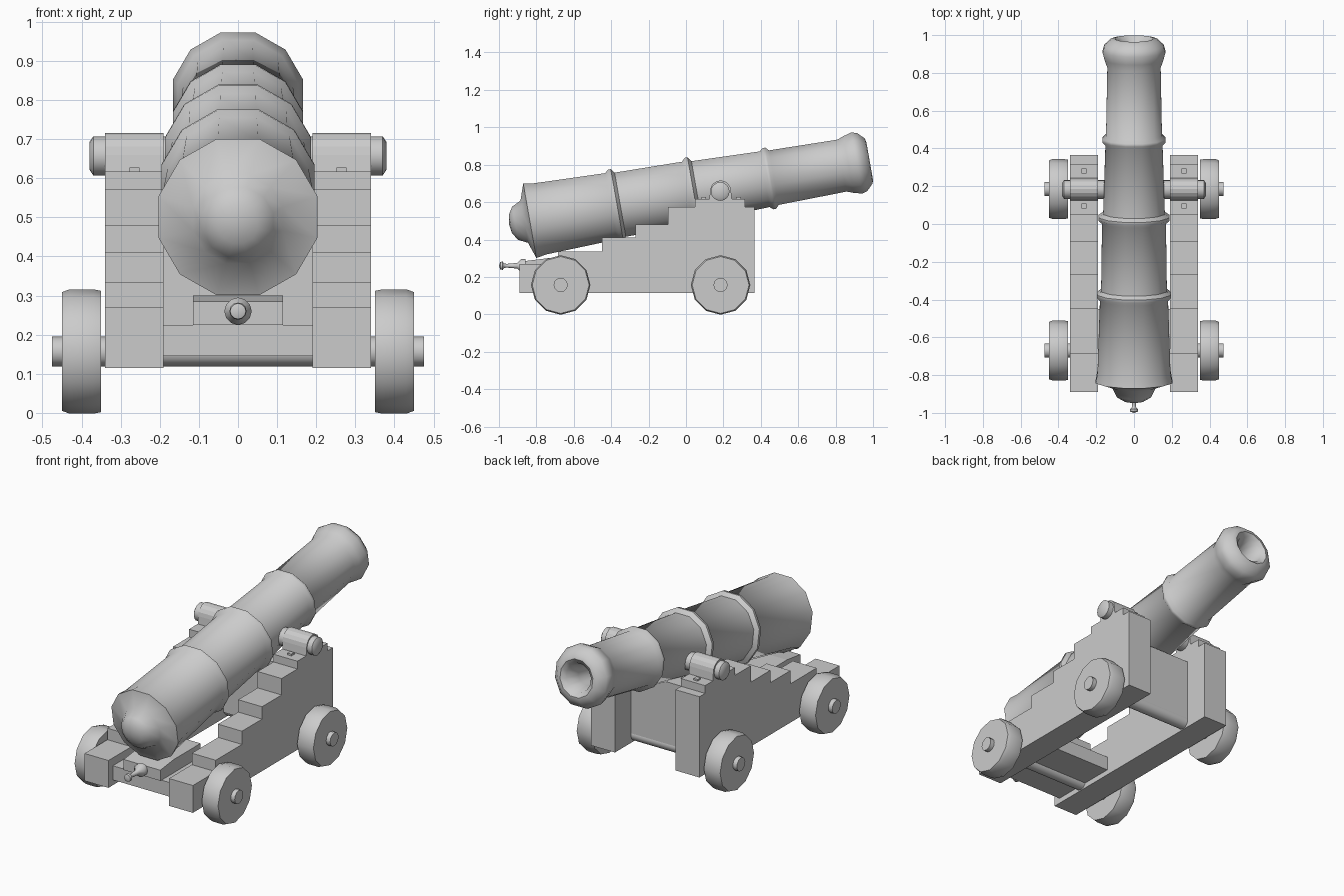
import bpy, bmesh, math
from mathutils import Matrix, Vector

cube = bpy.data.objects.get("Cube")
if cube:
    bpy.data.objects.remove(cube, do_unlink=True)

iron = bpy.data.materials.new("plain grey")
iron.use_nodes = True
GREY = (0.6, 0.6, 0.6, 1)
iron.diffuse_color = GREY
iron.node_tree.nodes["Principled BSDF"].inputs["Base Color"].default_value = GREY


def finish(name, bm, smooth=None):
    bmesh.ops.recalc_face_normals(bm, faces=bm.faces)
    mesh = bpy.data.meshes.new(name)
    bm.to_mesh(mesh)
    bm.free()
    mesh.materials.append(iron)
    obj = bpy.data.objects.new(name, mesh)
    bpy.context.collection.objects.link(obj)
    if smooth:
        bpy.ops.object.select_all(action='DESELECT')
        obj.select_set(True)
        bpy.context.view_layer.objects.active = obj
        bpy.ops.object.shade_smooth_by_angle(angle=math.radians(smooth))
    return obj


def box(name, x, y, z):
    bm = bmesh.new()
    size = [b - a for a, b in (x, y, z)]
    mid = [(a + b) / 2 for a, b in (x, y, z)]
    bmesh.ops.create_cube(bm, size=1, matrix=Matrix.Translation(mid) @ Matrix.Diagonal((*size, 1)))
    return finish(name, bm)


def prism(name, outline, x0, x1):
    """Extrude a (y, z) outline along x."""
    bm = bmesh.new()
    face = bm.faces.new([bm.verts.new((x0, y, z)) for y, z in outline])
    new = bmesh.ops.extrude_face_region(bm, geom=[face])["geom"]
    bmesh.ops.translate(bm, vec=(x1 - x0, 0, 0), verts=[v for v in new if isinstance(v, bmesh.types.BMVert)])
    return finish(name, bm)


def lathe(name, profile, origin, axis, sides=12, turn=0.0, smooth=50):
    """Revolve (distance, radius) points around an axis through origin."""
    axis = Vector(axis).normalized()
    side = axis.orthogonal() if abs(axis.x) > 0.5 else Vector((1, 0, 0))
    if abs(axis.x) > 0.5:
        side = Vector((0, 0, 1))
    up = axis.cross(side)
    bm = bmesh.new()
    rings = []
    for s, r in profile:
        count = sides if r > 0 else 1
        ring = []
        for i in range(count):
            a = 2 * math.pi * i / sides + turn
            ring.append(bm.verts.new(Vector(origin) + axis * s + (side * math.cos(a) + up * math.sin(a)) * r))
        rings.append(ring)
    for a, b in zip(rings, rings[1:]):
        for i in range(sides):
            j = (i + 1) % sides
            quad = [a[i % len(a)], a[j % len(a)], b[j % len(b)], b[i % len(b)]]
            bm.faces.new(list(dict.fromkeys(quad)))
    return finish(name, bm, smooth)


# Barrel: domed breech, three raised bands, flared muzzle and bore
profile = [(-.108, 0), (-.1, .05), (-.075, .09), (-.025, .115), (.005, .203), (.06, .193)]
for s, before, band, after in ((.471, .18, .196, .174), (.886, .169, .187, .163), (1.305, .151, .166, .148)):
    profile += [(s - .025, before), (s - .008, band), (s + .008, band), (s + .025, after)]
profile += [(1.7, .141), (1.735, .154), (1.78, .166), (1.81, .157), (1.845, .122),
            (1.85, .1), (1.83, .075), (1.75, .055), (1.6, .05), (1.6, 0)]
flat = 1 / math.cos(math.pi / 12)
tilt = math.radians(10)
lathe("barrel", [(s, r * flat) for s, r in profile], (0, -.84, .5),
      (0, math.cos(tilt), math.sin(tilt)), turn=math.pi / 12)

# Stepped cheek outline
steps = [(-.89, .27), (-.685, .335), (-.45, .41), (-.27, .48), (-.095, .573), (.047, .617)]
ends = [y for y, z in steps[1:]] + [.315]
cheek = [(-.89, .115)]
for (y, z), end in zip(steps, ends):
    cheek += [(y, z), (end, z)]
cheek += [(.315, .573), (.365, .573), (.365, .115)]

# Half-round strap outline over the trunnion
strap = [(.125, .615)] + [(.185 - .056 * math.cos(a), .66 + .056 * math.sin(a))
                          for a in (math.pi * i / 8 for i in range(9))] + [(.245, .615)]

for label, d in (("left", 1), ("right", -1)):
    prism(label + "_cheek", cheek, d * .19, d * .34)
    prism(label + "_trunnion_strap", strap, d * .19, d * .34)
    lathe(label + "_trunnion", [(0, .05), (.27, .05), (.28, .035), (.28, 0)],
          (d * .1, .183, .657), (d, 0, 0), 16)
    for y in (.095, .28):
        box(label + "_strap_bolt", (d * .265 - .013, d * .265 + .013), (y - .013, y + .013), (.61, .627))
    for end, y in (("front", .185), ("rear", -.67)):
        lathe(f"{end}_{label}_wheel", [(0, 0), (0, .155), (.02, .159), (.08, .159), (.1, .152), (.1, 0)],
              (d * .35, y, .157), (d, 0, 0), 12)

# Axles across the carriage
for end, y in (("front", .185), ("rear", -.67)):
    lathe(end + "_axle", [(0, 0), (0, .038), (.95, .038), (.95, 0)], (-.475, y, .157), (1, 0, 0))

# Transom and rear bed between the cheeks
box("front_transom", (-.19, .19), (.14, .22), (.15, .52))
box("rear_bed", (-.19, .19), (-.85, -.45), (.145, .225))

# Elevating wedge with its handle
prism("elevating_wedge", [(-.86, .225), (-.86, .285), (-.74, .3), (-.5, .3), (-.5, .225)], -.115, .115)
lathe("wedge_handle", [(0, .035), (.025, .035), (.045, .015), (.1, .01), (.115, .012),
                       (.122, .022), (.135, .02), (.142, 0)], (0, -.858, .26), (0, -1, 0))
